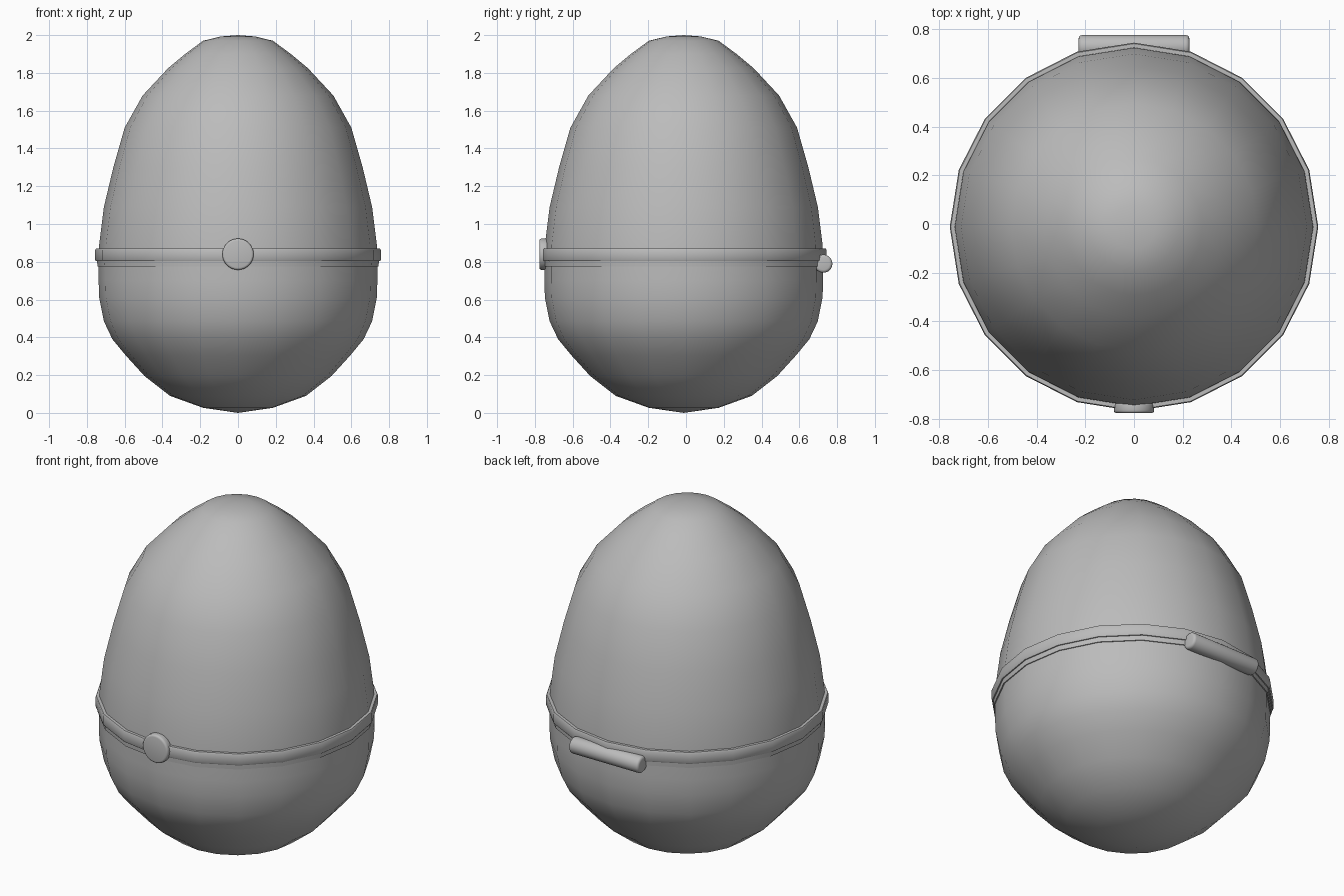
import bpy, bmesh
from math import cos, sin, pi, radians

SIDES = 20
CENTRE_Y = -0.012

if "Cube" in bpy.data.objects:
    bpy.data.objects.remove(bpy.data.objects["Cube"])

grey = bpy.data.materials.new("plain grey")
grey.use_nodes = True
grey.diffuse_color = (0.5, 0.5, 0.5, 1)
grey.node_tree.nodes["Principled BSDF"].inputs["Base Color"].default_value = (0.5, 0.5, 0.5, 1)


def finish(obj, angle=35):
    obj.data.materials.append(grey)
    bpy.ops.object.select_all(action='DESELECT')
    obj.select_set(True)
    bpy.context.view_layer.objects.active = obj
    bpy.ops.object.shade_smooth_by_angle(angle=radians(angle))


def lathe(name, profile, closed=False):
    """Turn a (radius, height) profile around the upright axis."""
    bm = bmesh.new()
    rings = [[bm.verts.new((r * cos(2 * pi * i / SIDES), r * sin(2 * pi * i / SIDES), z))
              for i in range(SIDES)] for r, z in profile]
    pairs = list(zip(rings, rings[1:]))
    if closed:
        pairs.append((rings[-1], rings[0]))
    for low, high in pairs:
        for i in range(SIDES):
            j = (i + 1) % SIDES
            bm.faces.new((low[i], low[j], high[j], high[i]))
    bmesh.ops.remove_doubles(bm, verts=bm.verts, dist=1e-5)
    bmesh.ops.recalc_face_normals(bm, faces=bm.faces)
    mesh = bpy.data.meshes.new(name)
    bm.to_mesh(mesh)
    bm.free()
    obj = bpy.data.objects.new(name, mesh)
    obj.location.y = CENTRE_Y
    bpy.context.collection.objects.link(obj)
    finish(obj)


def rounded_cylinder(name, radius, length, location, rotation, bevel):
    bpy.ops.mesh.primitive_cylinder_add(vertices=32, radius=radius, depth=length,
                                        location=location, rotation=rotation)
    obj = bpy.context.object
    obj.name = name
    mod = obj.modifiers.new("rounded rim", 'BEVEL')
    mod.width = bevel
    mod.segments = 3
    mod.limit_method = 'ANGLE'
    mod.angle_limit = radians(40)
    bpy.ops.object.modifier_apply(modifier=mod.name)
    finish(obj)


# Egg shell halves
lathe("lower_shell", [(0, 0), (0.185, 0.027), (0.36, 0.09), (0.495, 0.195), (0.595, 0.305),
                      (0.665, 0.39), (0.71, 0.485), (0.735, 0.61), (0.738, 0.70), (0.738, 0.80)])
lathe("upper_shell", [(0.738, 0.80), (0.735, 0.89), (0.71, 1.09), (0.66, 1.30), (0.60, 1.51),
                      (0.505, 1.68), (0.37, 1.825), (0.28, 1.90), (0.185, 1.97), (0.09, 1.993), (0, 2.0)])

# Raised band around the opening, with a thinner lip beneath it
lathe("rim_band", [(0.72, 0.803), (0.752, 0.803), (0.756, 0.81),
                   (0.756, 0.862), (0.752, 0.87), (0.72, 0.87)], closed=True)
lathe("lower_lip", [(0.72, 0.775), (0.744, 0.775), (0.746, 0.803), (0.72, 0.803)], closed=True)

# Clasp button on the front and hinge barrel on the back
rounded_cylinder("clasp_button", 0.083, 0.045, (0, -0.7535, 0.84), (pi / 2, 0, 0), 0.012)
rounded_cylinder("hinge_barrel", 0.048, 0.455, (0, 0.727, 0.79), (0, pi / 2, 0), 0.015)
